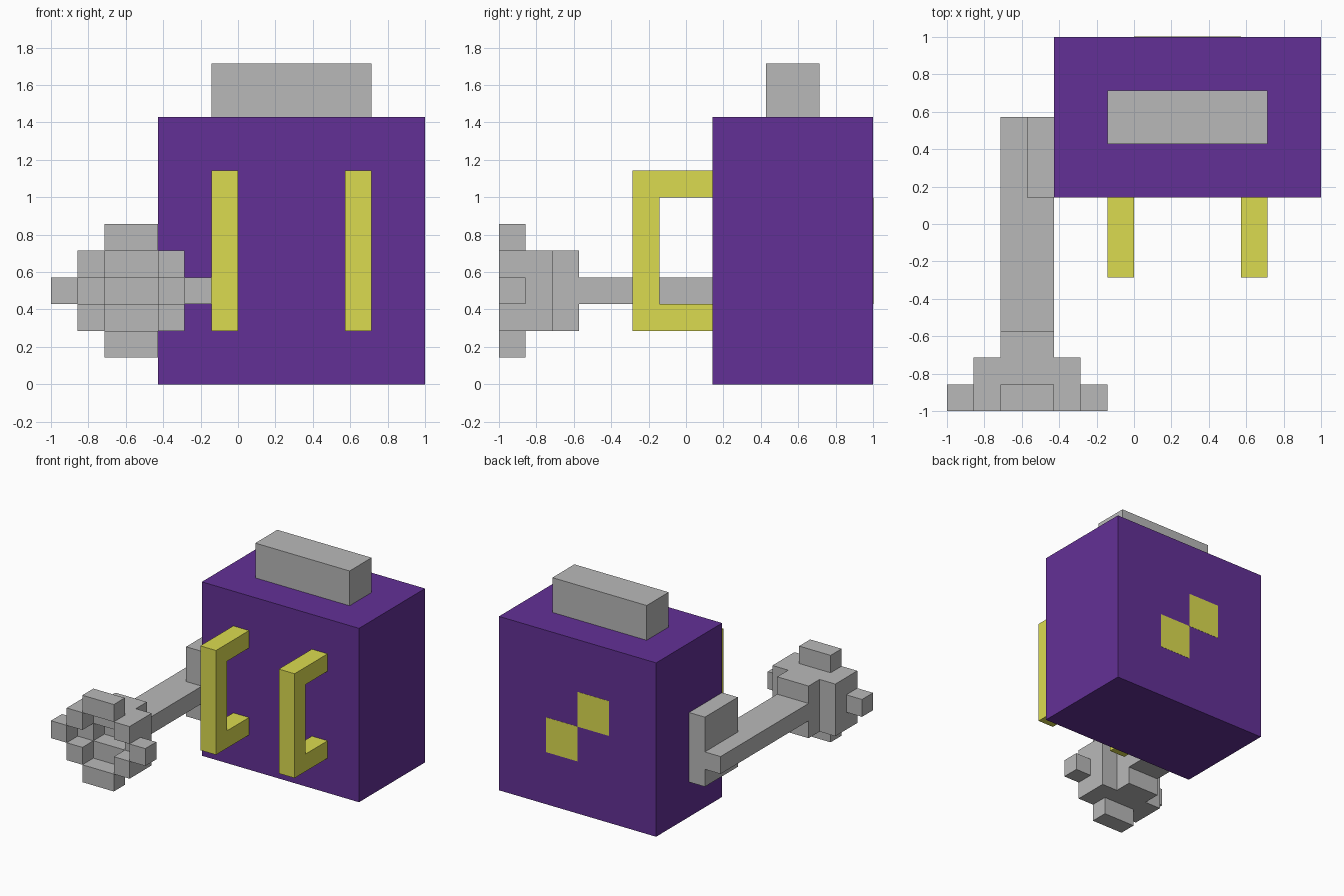
import bpy
import bmesh
from mathutils import Vector

U = 1 / 7  # block size

cube = bpy.data.objects.get("Cube")
if cube:
    bpy.data.objects.remove(cube, do_unlink=True)


def make_material(name, rgb):
    mat = bpy.data.materials.new(name)
    mat.use_nodes = True
    color = (*rgb, 1)
    mat.diffuse_color = color
    mat.node_tree.nodes["Principled BSDF"].inputs["Base Color"].default_value = color
    return mat


purple = make_material("purple", (0.124, 0.03, 0.305))
yellow = make_material("yellow", (0.71, 0.71, 0.08))
grey = make_material("grey", (0.485, 0.485, 0.485))


def build(name, mat, *boxes):
    """One object from boxes given as (x range, y range, z range) in blocks."""
    bm = bmesh.new()
    for ranges in boxes:
        low, high = (Vector(c) * U for c in zip(*ranges))
        verts = bmesh.ops.create_cube(bm, size=1)["verts"]
        bmesh.ops.scale(bm, vec=high - low, verts=verts)
        bmesh.ops.translate(bm, vec=(low + high) / 2, verts=verts)
    mesh = bpy.data.meshes.new(name)
    bm.to_mesh(mesh)
    bm.free()
    mesh.materials.append(mat)
    obj = bpy.data.objects.new(name, mesh)
    bpy.context.collection.objects.link(obj)
    return obj


# Pack body and top roll
build("body", purple, ((-3, 7), (1, 7), (0, 10)))
build("top_roll", grey, ((-1, 5), (3, 5), (10, 12)))

# Shoulder straps
for side, x in (("right", -1), ("left", 4)):
    span = (x, x + 1)
    build(side + "_strap", yellow,
          (span, (-2, -1), (2, 8)),
          (span, (-1, 1), (2, 3)),
          (span, (-1, 1), (7, 8)))

# Emblem squares on the back
for name, x, z in (("lower_emblem", 2, 3), ("upper_emblem", 0, 5)):
    build(name, yellow, ((x, x + 2), (7, 7.01), (z, z + 2)))

# Side mount and arm
build("arm_mount", grey, ((-4, -3), (1, 4), (2, 6)))
build("arm", grey, ((-5, -3), (-4, 1), (3, 4)), ((-5, -4), (1, 4), (3, 4)))

# Stepped hollow dish at the end of the arm
build("dish_base", grey, ((-5, -3), (-5, -4), (2, 5)))
middle = (-6, -5)
build("dish_ring", grey,
      ((-6, -2), middle, (2, 3)), ((-6, -2), middle, (4, 5)),
      ((-6, -5), middle, (3, 4)), ((-3, -2), middle, (3, 4)))
rim = (-7, -6)
build("dish_corners", grey,
      *[((x, x + 1), rim, (z, z + 1)) for x in (-6, -3) for z in (2, 4)])
build("dish_tips", grey,
      *[((-5, -3), rim, (z, z + 1)) for z in (1, 5)],
      *[((x, x + 1), rim, (3, 4)) for x in (-7, -2)])
